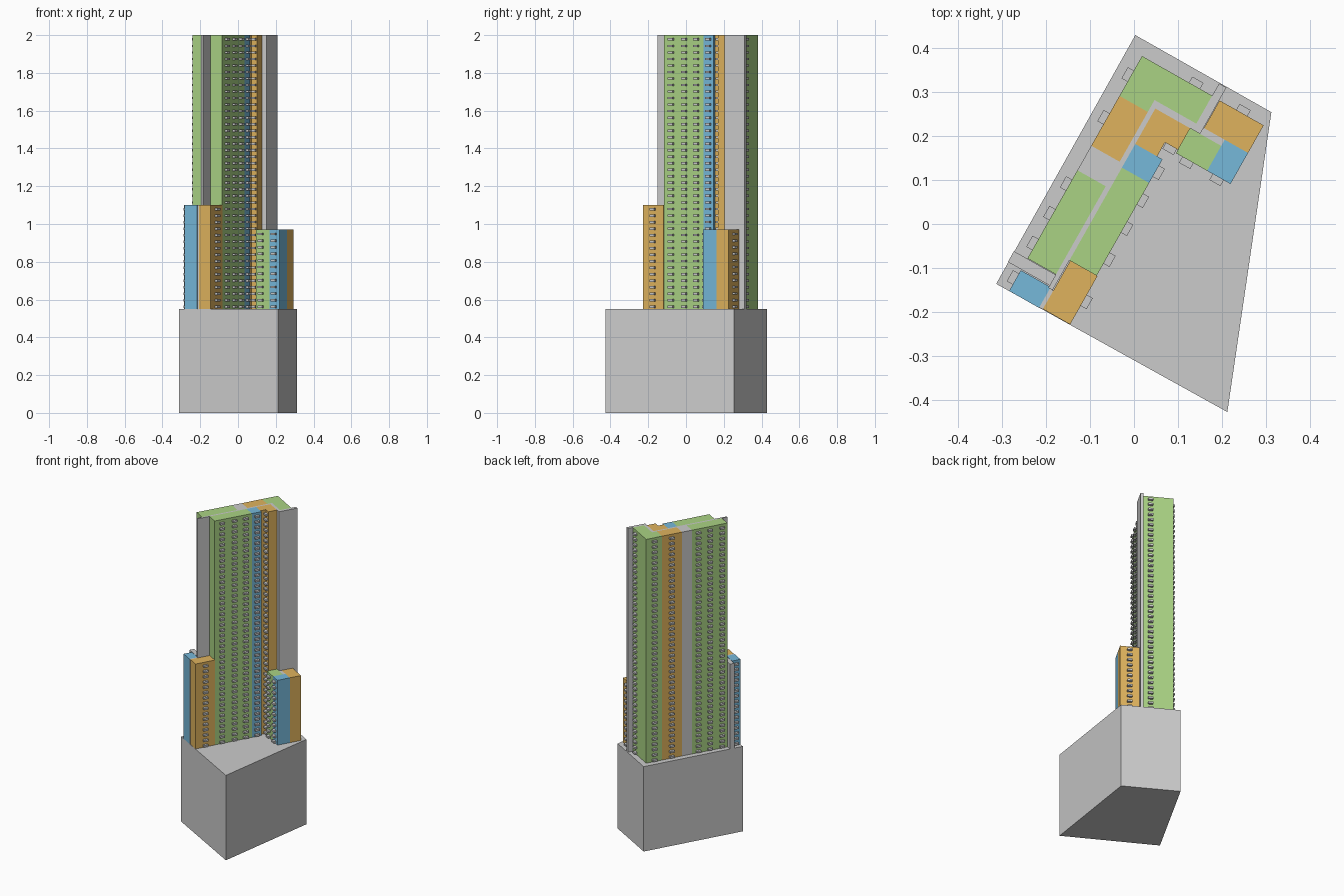
import bpy, bmesh, math

if "Cube" in bpy.data.objects:
    bpy.data.objects.remove(bpy.data.objects["Cube"])

ROT = math.radians(-29.5)      # plan rotation: local x runs across the slab, local y along it
BASE, TALL, MID, LOW = 0.55, 2.0, 1.1, 0.97
FLOORS = {TALL: 42, MID: 16, LOW: 12}


def material(name, rgb):
    m = bpy.data.materials.new(name)
    m.diffuse_color = (*rgb, 1)
    m.use_nodes = True
    m.node_tree.nodes["Principled BSDF"].inputs["Base Color"].default_value = m.diffuse_color
    return m


GREEN = material("green", (0.40, 0.65, 0.23))
ORANGE = material("orange", (0.74, 0.45, 0.11))
BLUE = material("blue", (0.18, 0.48, 0.70))


def prism(bm, pts, z0, z1):
    low = [bm.verts.new((x, y, z0)) for x, y in pts]
    top = [bm.verts.new((x, y, z1)) for x, y in pts]
    n = len(pts)
    bm.faces.new(low[::-1])
    bm.faces.new(top)
    for i in range(n):
        j = (i + 1) % n
        bm.faces.new((low[i], low[j], top[j], top[i]))


def finish(bm, name, mat=None, rot=ROT):
    bmesh.ops.recalc_face_normals(bm, faces=bm.faces)
    me = bpy.data.meshes.new(name)
    bm.to_mesh(me)
    bm.free()
    ob = bpy.data.objects.new(name, me)
    ob.rotation_euler.z = rot
    if mat:
        me.materials.append(mat)
    bpy.context.collection.objects.link(ob)


def rect(x0, x1, y0, y1):
    return [(x0, y0), (x1, y0), (x1, y1), (x0, y1)]


def block(name, pts, top, mat=None):
    bm = bmesh.new()
    prism(bm, pts, BASE, top)
    finish(bm, name, mat)


# podium
bm = bmesh.new()
prism(bm, [(-0.313, -0.136), (0.212, -0.427), (0.312, 0.254), (0.003, 0.429)], 0, BASE)
finish(bm, "podium", rot=0)

# apartments of the tall slab
L, CI, CO, R = -0.172, -0.098, -0.087, -0.016    # outer left, corridor sides, outer right
block("flat_left_south", rect(L, CI, -0.187, 0.043), TALL, GREEN)
block("flat_left_middle", rect(L, CI, 0.107, 0.237), TALL, ORANGE)
block("flat_left_north", [(L, 0.237), (CI, 0.237), (CI, 0.268), (-0.088, 0.268),
                          (-0.088, 0.341), (L, 0.341)], TALL, GREEN)
block("flat_north", rect(-0.088, 0.011, 0.268, 0.341), TALL, GREEN)
block("flat_right_south", rect(CO, R, -0.144, -0.054), TALL, GREEN)
block("flat_right_middle", rect(CO, R, -0.054, 0.098), TALL, GREEN)
block("flat_right_north", rect(CO, R, 0.098, 0.1595), TALL, BLUE)
block("flat_corner", [(CO, 0.1595), (-0.03, 0.1595), (-0.03, 0.196), (0.004, 0.196),
                      (0.004, 0.252), (CO, 0.252)], TALL, ORANGE)

# lower south end
block("south_flat_right", rect(-0.085, -0.014, -0.27, -0.144), MID, ORANGE)
block("south_flat_left", rect(L, -0.094, -0.272, -0.218), MID, BLUE)

# low east wing
block("wing_flat_inner", rect(0.004, 0.085, 0.187, 0.252), LOW, GREEN)
block("wing_flat_end", rect(0.085, 0.146, 0.187, 0.268), LOW, BLUE)
block("wing_flat_north", rect(0.031, 0.146, 0.268, 0.34), LOW, ORANGE)

# grey corridors and lift cores
block("core_left", rect(L, CI, 0.043, 0.107), TALL)
block("corridor_long", rect(CI, CO, -0.222, 0.268), TALL)
block("corridor_cross", rect(CO, 0.011, 0.252, 0.268), TALL)
block("core_north", rect(0.011, 0.03, 0.252, 0.373), TALL)
block("corridor_wing", rect(0.03, 0.085, 0.252, 0.268), LOW)
block("corridor_south", rect(-0.094, -0.085, -0.271, -0.222), MID)
block("core_south", rect(-0.207, CI, -0.216, -0.188), MID)


# balcony stacks: wall point, outward direction, block height
def balconies(name, x, y, dx, dy, top):
    bm = bmesh.new()
    n = FLOORS[top]
    step = (top - BASE) / n
    w, d = 0.0145, 0.0155
    x0, x1 = (x - w, x + w) if dx == 0 else sorted((x, x + dx * d))
    y0, y1 = (y - w, y + w) if dy == 0 else sorted((y, y + dy * d))
    for i in range(n):
        z = BASE + i * step + 0.006
        prism(bm, rect(x0, x1, y0, y1), z, z + 0.012)
    finish(bm, name)


for y in (0.2885, 0.177, 0.004, -0.073, -0.151):
    balconies("balconies_left", L, y, -1, 0, TALL)
for y in (0.129, 0.056, -0.017, -0.098):
    balconies("balconies_right", R, y, 1, 0, TALL)
balconies("balconies_north", -0.035, 0.341, 0, 1, TALL)
balconies("balconies_corner", -0.0135, 0.196, 0, -1, TALL)
balconies("balconies_south_left", L, -0.241, -1, 0, MID)
balconies("balconies_south_right", -0.014, -0.207, 1, 0, MID)
balconies("balconies_wing_north", 0.089, 0.34, 0, 1, LOW)
balconies("balconies_wing_inner", 0.035, 0.187, 0, -1, LOW)
balconies("balconies_wing_end", 0.114, 0.187, 0, -1, LOW)
